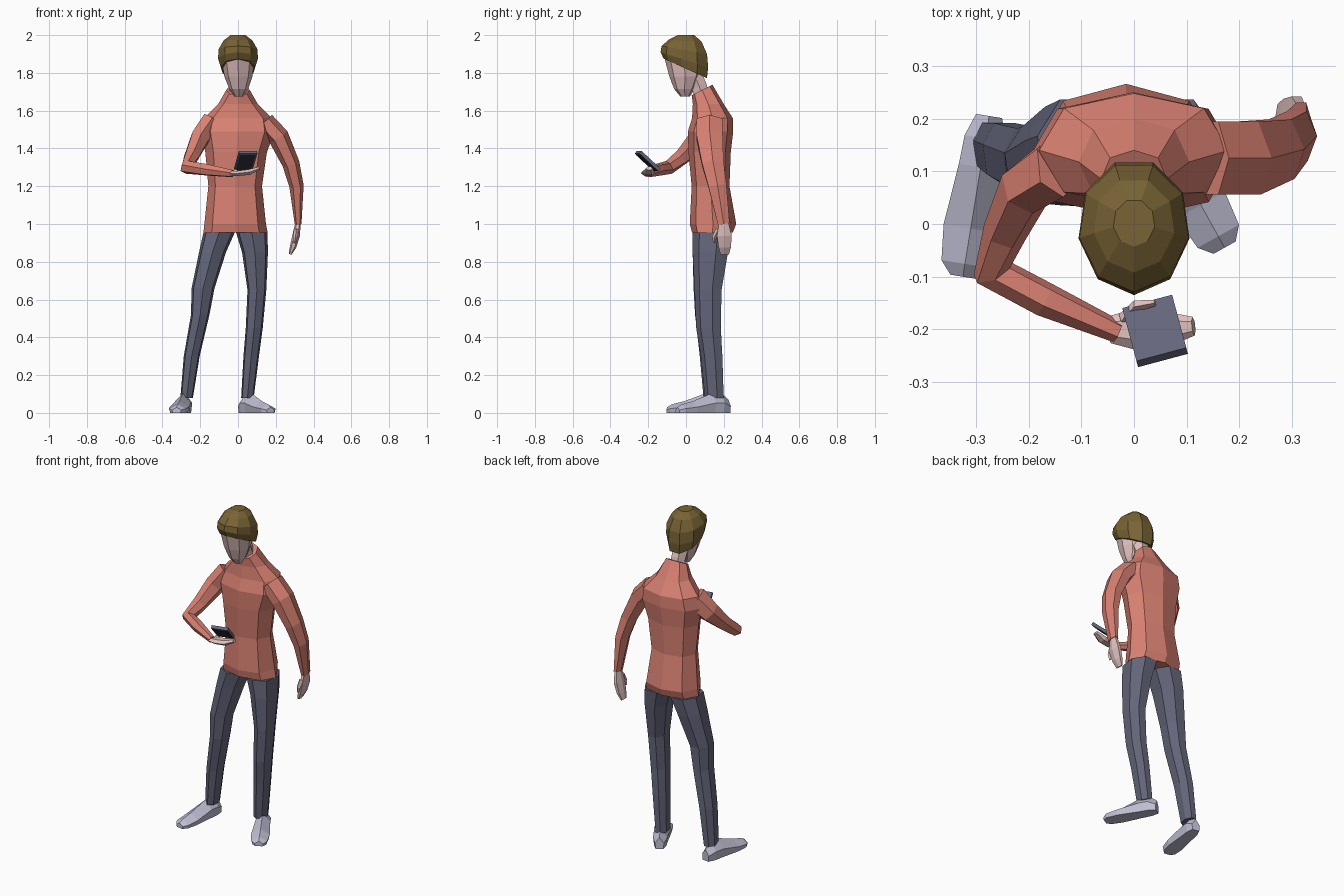
import bpy, bmesh
from math import cos, sin, pi, radians
from mathutils import Vector, Matrix

if "Cube" in bpy.data.objects:
    bpy.data.objects.remove(bpy.data.objects["Cube"])


def material(name, rgb):
    m = bpy.data.materials.new(name)
    m.diffuse_color = (*rgb, 1)
    m.use_nodes = True
    m.node_tree.nodes["Principled BSDF"].inputs["Base Color"].default_value = m.diffuse_color
    return m


SHIRT = material("coral_cloth", (0.70, 0.22, 0.17))
PANTS = material("slate_cloth", (0.13, 0.135, 0.20))
HAIR = material("brown_hair", (0.19, 0.125, 0.035))
SKIN = material("skin", (0.75, 0.53, 0.52))
SHOE = material("pale_shoe", (0.52, 0.52, 0.66))
DARK = material("dark_glass", (0.03, 0.03, 0.045))


def skin_rings(name, rings, mat):
    """Join equal-length rings of points into a closed flat-shaded mesh."""
    bm = bmesh.new()
    vs = [[bm.verts.new(p) for p in r] for r in rings]
    n = len(rings[0])
    for lo, hi in zip(vs, vs[1:]):
        for i in range(n):
            j = (i + 1) % n
            bm.faces.new((lo[i], lo[j], hi[j], hi[i]))
    bm.faces.new(vs[0])
    bm.faces.new(vs[-1])
    bmesh.ops.recalc_face_normals(bm, faces=bm.faces)
    me = bpy.data.meshes.new(name)
    bm.to_mesh(me)
    bm.free()
    me.materials.append(mat)
    ob = bpy.data.objects.new(name, me)
    bpy.context.collection.objects.link(ob)
    return ob


def stack(name, sections, mat, n=8, square=1.0):
    """Level sections: x, y, z, half width, half depth, optional y slope."""
    def sq(v):
        return abs(v) ** square * (1 if v > 0 else -1)
    rings = []
    for x, y, z, a, b, *s in sections:
        slope = s[0] if s else 0
        ring = []
        for i in range(n):
            t = 2 * pi * i / n - pi / 2
            dy = b * sq(sin(t))
            ring.append((x + a * sq(cos(t)), y + dy, z + slope * dy))
        rings.append(ring)
    return skin_rings(name, rings, mat)


def tube(name, sections, mat, ref, n=6):
    """Sections square to a path: x, y, z, radius across ref, radius along ref."""
    pts = [Vector(s[:3]) for s in sections]
    ref = Vector(ref)
    rings = []
    for i, s in enumerate(sections):
        d = Vector()
        if i > 0:
            d += (pts[i] - pts[i - 1]).normalized()
        if i < len(pts) - 1:
            d += (pts[i + 1] - pts[i]).normalized()
        d.normalize()
        v = (ref - d * ref.dot(d)).normalized()
        u = v.cross(d)
        rings.append([pts[i] + u * s[3] * cos(2 * pi * k / n)
                      + v * s[4] * sin(2 * pi * k / n) for k in range(n)])
    return skin_rings(name, rings, mat)


def foot(name, heel, toe):
    """Five-sided shoe from heel to toe: position, half width, height."""
    heel, toe = Vector((*heel, 0)), Vector((*toe, 0))
    d = (toe - heel).normalized()
    side = Vector((-d.y, d.x, 0))
    rings = []
    for t, w, h in ((0, .025, .07), (.14, .04, .105), (.32, .042, .105),
                    (.7, .052, .062), (.92, .045, .045), (1, .024, .03)):
        c = heel.lerp(toe, t)
        rings.append([c + side * w * sx + Vector((0, 0, h * hz)) for sx, hz in
                      ((-.85, 0), (.85, 0), (1, .5), (0, 1), (-1, .5))])
    return skin_rings(name, rings, SHOE)


def box(name, size, matrix, mat):
    x, y, z = (s / 2 for s in size)
    rings = [[matrix @ Vector(p) for p in
              ((-x, -y, h), (x, -y, h), (x, y, h), (-x, y, h))] for h in (-z, z)]
    return skin_rings(name, rings, mat)


# Shirt body, hem to collar
stack("shirt", [
    (-.013, .14, .955, .17, .108), (-.015, .143, 1.0, .163, .123),
    (-.015, .13, 1.2, .142, .1), (-.01, .125, 1.38, .163, .112),
    (-.002, .13, 1.49, .195, .12), (0, .14, 1.56, .18, .108),
    (0, .118, 1.635, .105, .082), (0, .085, 1.71, .062, .055, .5)],
    SHIRT, square=.88)

# Trouser legs, hip to ankle
stack("right_leg", [
    (-.1, .14, .955, .085, .106), (-.135, .133, .85, .073, .098),
    (-.185, .115, .66, .062, .075), (-.2, .118, .52, .05, .07),
    (-.245, .135, .3, .043, .062), (-.272, .145, .08, .034, .052)], PANTS, 7, .9)
stack("left_leg", [
    (.073, .14, .955, .085, .106), (.09, .133, .85, .07, .098),
    (.1, .12, .65, .051, .075), (.086, .122, .45, .046, .068),
    (.07, .138, .3, .042, .06), (.05, .152, .08, .034, .052)], PANTS, 7, .9)

# Shoes, turned outwards
foot("right_shoe", (-.275, .205), (-.325, -.1))
foot("left_shoe", (.022, .225), (.172, -.045))

# Hanging left arm and hand
tube("left_sleeve", [
    (.14, .125, 1.54, .055, .08), (.215, .125, 1.46, .056, .08),
    (.28, .142, 1.32, .046, .066), (.31, .167, 1.2, .038, .055),
    (.318, .2, 1.0, .018, .036)], SHIRT, (0, 1, 0))
tube("left_hand", [
    (.318, .2, 1.01, .014, .028), (.308, .203, .94, .02, .045),
    (.292, .205, .88, .017, .038), (.276, .205, .84, .008, .026)], SKIN, (0, 1, 0))
tube("left_thumb", [
    (.308, .17, .97, .012, .014), (.304, .15, .93, .012, .012),
    (.298, .15, .9, .006, .006)], SKIN, (0, 1, 0), 4)

# Bent right arm and hand
tube("right_sleeve", [
    (-.14, .115, 1.535, .055, .075), (-.205, .07, 1.45, .052, .062),
    (-.245, -.015, 1.36, .042, .045), (-.27, -.09, 1.3, .04, .037),
    (-.17, -.143, 1.288, .034, .033), (-.03, -.205, 1.267, .02, .022)],
    SHIRT, (.02, .065, -.053))
tube("right_hand", [
    (-.045, -.2, 1.266, .026, .014), (.0, -.2, 1.268, .038, .016),
    (.06, -.2, 1.275, .034, .017), (.113, -.194, 1.295, .018, .01)],
    SKIN, (0, 0, 1))
tube("right_thumb", [
    (-.02, -.18, 1.275, .012, .012), (.005, -.155, 1.3, .011, .011),
    (.04, -.15, 1.315, .006, .006)], SKIN, (0, 0, 1), 4)

# Tilted handset with a dark panel
place = (Matrix.Translation((.04, -.203, 1.333)) @ Matrix.Rotation(radians(15), 4, 'Z')
         @ Matrix.Rotation(radians(-42), 4, 'X'))
box("handset", (.098, .14, .018), place, PANTS)
box("handset_panel", (.082, .12, .004),
    place @ Matrix.Translation((0, 0, -.0095)), DARK)

# Neck, face and hair, with the head bowed forward
tube("neck", [(0, .095, 1.64, .045, .045), (0, .07, 1.73, .045, .046),
              (0, .03, 1.82, .05, .05)], SKIN, (0, 1, 0))
stack("face", [
    (.005, -.005, 1.675, .024, .025), (.004, -.008, 1.715, .05, .055),
    (.002, -.005, 1.78, .074, .083), (0, -.01, 1.87, .088, .102),
    (0, -.005, 1.93, .07, .08)], SKIN)
stack("hair", [
    (0, 0, 1.822, .093, .118, -.45), (0, -.005, 1.868, .107, .13, -.32),
    (0, -.005, 1.92, .105, .124, -.18), (0, -.002, 1.97, .078, .09, -.06),
    (0, .002, 2.0, .04, .045)], HAIR, 9)
